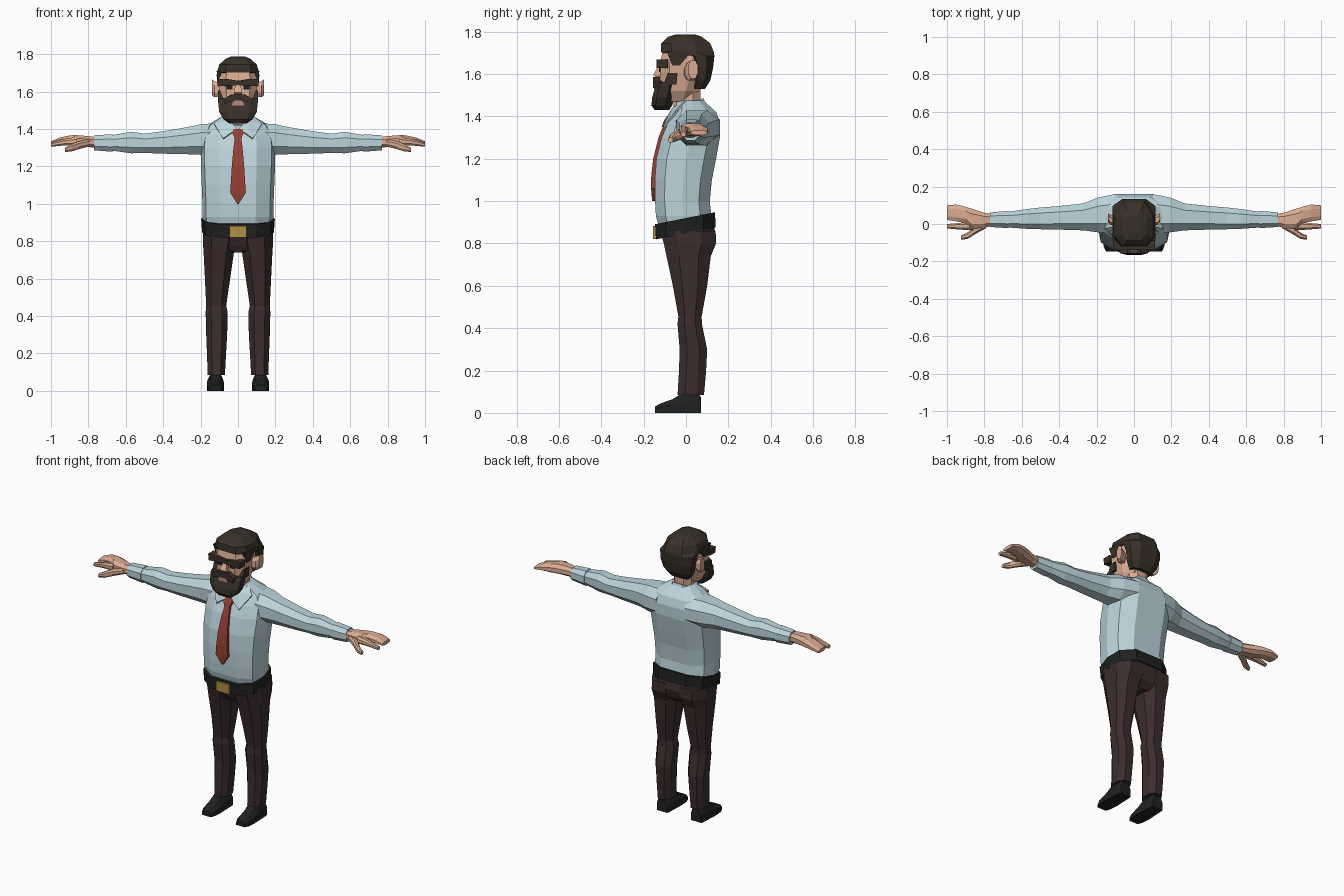
import bpy, bmesh

COLOURS = {
    "shirt_blue": (0.50, 0.66, 0.71), "trouser_brown": (0.046, 0.026, 0.027),
    "black_leather": (0.014, 0.015, 0.015), "tie_red": (0.30, 0.05, 0.033),
    "buckle_gold": (0.46, 0.28, 0.06), "skin": (0.70, 0.41, 0.28),
    "hair_brown": (0.040, 0.031, 0.022), "lip": (0.50, 0.26, 0.19),
}
MATS = {}
for key, rgb in COLOURS.items():
    MATS[key] = bpy.data.materials.new(key)
    MATS[key].diffuse_color = (*rgb, 1)

# Unit cross-sections
BODY = [(-.5, -1), (.5, -1), (.9, -.65), (1, 0), (.9, .6), (.5, 1), (-.5, 1), (-.9, .6), (-1, 0), (-.9, -.65)]
OCT = [(-.5, -1), (.5, -1), (1, -.45), (1, .45), (.5, 1), (-.5, 1), (-1, .45), (-1, -.45)]
HEAD = [(-.62, -1), (.62, -1), (1, -.6), (1, .35), (.55, 1), (-.55, 1), (-1, .35), (-1, -.6)]
SHOE = [(-1, -1), (1, -1), (1, .2), (.6, 1), (-.6, 1), (-1, .2)]
BOX = [(-1, -1), (1, -1), (1, 1), (-1, 1)]


def finish(name, bm, mat, mirror=False, thick=0):
    bmesh.ops.recalc_face_normals(bm, faces=bm.faces)
    me = bpy.data.meshes.new(name)
    bm.to_mesh(me)
    bm.free()
    me.materials.append(MATS[mat])
    ob = bpy.data.objects.new(name, me)
    bpy.context.collection.objects.link(ob)
    if thick:
        ob.modifiers.new("thickness", "SOLIDIFY").thickness = thick
    if mirror:
        ob.modifiers.new("mirror", "MIRROR")
    return ob


def loft(name, mat, axis, shape, rings, mirror=False, tilt=0):
    """Rings are (position, a_min, a_max, b_min, b_max) along the axis."""
    bm = bmesh.new()
    loops = []
    for t, a0, a1, b0, b1 in rings:
        loop = []
        for u, v in shape:
            a = (a0 + a1) / 2 + u * (a1 - a0) / 2
            b = (b0 + b1) / 2 + v * (b1 - b0) / 2
            co = {"x": (t, a, b), "y": (a, t, b), "z": (a, b, t + tilt * b)}[axis]
            loop.append(bm.verts.new(co))
        loops.append(loop)
    n = len(shape)
    for p, q in zip(loops, loops[1:]):
        for i in range(n):
            j = (i + 1) % n
            bm.faces.new((p[i], p[j], q[j], q[i]))
    bm.faces.new(loops[0])
    bm.faces.new(loops[-1])
    return finish(name, bm, mat, mirror)


def sym(rings):
    """Centred rings: (z, half width, y front, y back)."""
    return [(z, -w, w, f, b) for z, w, f, b in rings]


def prism(name, mat, pts, y0, y1, mirror=False):
    """Extrude an xz outline from y0 to y1."""
    bm = bmesh.new()
    f, b = [[bm.verts.new((x, y, z)) for x, z in pts] for y in (y0, y1)]
    bm.faces.new(f)
    bm.faces.new(b)
    for i in range(len(pts)):
        j = (i + 1) % len(pts)
        bm.faces.new((f[i], f[j], b[j], b[i]))
    return finish(name, bm, mat, mirror)


# Shirt
loft("shirt_torso", "shirt_blue", "z", BODY, sym([
    (.87, .18, -.125, .12), (.93, .19, -.142, .12), (1.0, .19, -.146, .112),
    (1.1, .194, -.147, .122), (1.2, .198, -.14, .142), (1.3, .2, -.115, .16),
    (1.37, .192, -.085, .16), (1.42, .165, -.056, .143), (1.45, .115, -.045, .11),
    (1.475, .07, -.045, .085)]))
loft("sleeve", "shirt_blue", "x", OCT, [
    (.10, -.05, .16, 1.27, 1.43), (.19, -.045, .142, 1.262, 1.427), (.27, -.034, .11, 1.265, 1.41),
    (.40, -.03, .096, 1.268, 1.388), (.50, -.028, .088, 1.272, 1.375), (.57, -.026, .08, 1.27, 1.385),
    (.68, -.018, .064, 1.285, 1.366)], True)
loft("cuff", "shirt_blue", "x", OCT, [
    (.67, -.022, .07, 1.278, 1.372), (.77, -.016, .062, 1.286, 1.366)], True)
loft("collar_band", "shirt_blue", "z", OCT, sym([
    (1.405, .085, -.08, .095), (1.45, .068, -.07, .083)]), tilt=.45)
bm = bmesh.new()
bm.faces.new([bm.verts.new(c) for c in (
    (.005, -.088, 1.402), (.08, -.108, 1.35), (.13, -.045, 1.432),
    (.075, -.005, 1.475), (.04, -.066, 1.44))])
bmesh.ops.triangulate(bm, faces=bm.faces)
finish("collar_flap", bm, "shirt_blue", True, .01)

# Tie
loft("tie", "tie_red", "z", BOX, sym([
    (1.0, .004, -.16, -.14), (1.06, .042, -.165, -.14), (1.12, .038, -.164, -.14),
    (1.2, .033, -.155, -.13), (1.3, .024, -.13, -.1), (1.358, .017, -.106, -.08)]))
loft("tie_knot", "tie_red", "z", BOX, sym([
    (1.35, .018, -.115, -.08), (1.38, .03, -.104, -.06), (1.4, .024, -.09, -.05)]))

# Belt and buckle
loft("belt", "black_leather", "z", BODY, sym([
    (.848, .192, -.142, .14), (.92, .197, -.146, .137)]), tilt=.2)
loft("buckle", "buckle_gold", "z", BOX, sym([
    (.82, .046, -.155, -.13), (.882, .046, -.157, -.13)]))

# Trousers
loft("trouser_seat", "trouser_brown", "z", BODY, sym([
    (.74, .035, -.07, .085), (.775, .17, -.09, .125), (.83, .185, -.11, .142),
    (.885, .187, -.132, .132)]))
loft("trouser_leg", "trouser_brown", "z", OCT, [
    (.085, .07, .162, -.04, .085), (.2, .064, .166, -.033, .095), (.3, .058, .17, -.03, .1),
    (.42, .055, .173, -.04, .075), (.455, .063, .17, -.036, .074), (.6, .042, .177, -.062, .1),
    (.74, .022, .184, -.092, .117), (.80, .004, .188, -.105, .142), (.86, .004, .188, -.12, .14)], True)

# Shoes
loft("shoe", "black_leather", "y", SHOE, [
    (-.147, .09, .15, 0, .03), (-.12, .08, .162, 0, .045), (-.065, .075, .166, 0, .064),
    (-.02, .077, .164, 0, .092), (.055, .08, .16, 0, .095), (.07, .084, .156, 0, .075)], True)

# Hands
loft("palm_and_fingers", "skin", "x", OCT, [
    (.75, -.008, .052, 1.3, 1.355), (.80, -.02, .06, 1.303, 1.362), (.875, -.026, .084, 1.308, 1.368),
    (.90, .005, .092, 1.312, 1.365), (.95, .014, .104, 1.316, 1.355), (1.0, .022, .1, 1.312, 1.334)], True)
loft("index_finger", "skin", "x", OCT, [
    (.86, -.034, .014, 1.312, 1.358), (.93, -.03, .006, 1.312, 1.346), (1.0, -.024, .0, 1.305, 1.326)], True)
loft("thumb", "skin", "x", OCT, [
    (.79, -.022, .02, 1.308, 1.345), (.85, -.055, -.01, 1.292, 1.335),
    (.89, -.08, -.045, 1.28, 1.318), (.925, -.084, -.062, 1.277, 1.3)], True)

# Neck, head, ears and nose
loft("neck", "skin", "z", OCT, sym([(1.4, .06, -.06, .068), (1.57, .062, -.06, .07)]))
loft("head", "skin", "z", HEAD, sym([
    (1.47, .06, -.12, .03), (1.52, .088, -.124, .06), (1.6, .101, -.122, .09),
    (1.66, .104, -.12, .1), (1.72, .097, -.108, .09), (1.76, .055, -.07, .055)]))
loft("ear", "skin", "x", OCT, [
    (.09, -.01, .035, 1.575, 1.645), (.125, -.005, .05, 1.57, 1.655), (.14, .012, .056, 1.58, 1.665)], True)
loft("nose", "skin", "z", BOX, sym([
    (1.582, .018, -.138, -.11), (1.595, .022, -.154, -.11), (1.645, .012, -.128, -.11)]))

# Hair and sideburns
loft("hair", "hair_brown", "z", HEAD, sym([
    (1.53, .07, .03, .09), (1.57, .096, .035, .115), (1.63, .11, .042, .128),
    (1.685, .114, .02, .134), (1.702, .113, -.119, .132), (1.745, .1, -.117, .115),
    (1.776, .065, -.085, .075), (1.788, .035, -.045, .04)]))
loft("sideburn", "hair_brown", "z", BOX, [
    (1.64, .095, .108, -.065, -.03), (1.71, .09, .114, -.09, .03)], True)

# Beard, moustache and mouth
loft("beard", "hair_brown", "z", HEAD, sym([
    (1.43, .048, -.148, -.08), (1.452, .078, -.163, -.065), (1.49, .1, -.16, -.055),
    (1.55, .107, -.142, -.045), (1.562, .106, -.132, -.045)]))
loft("beard_cheek", "hair_brown", "z", BOX, [
    (1.55, .07, .107, -.105, -.045), (1.605, .094, .108, -.085, -.04)], True)
prism("moustache", "hair_brown", [
    (0, 1.583), (.035, 1.586), (.075, 1.562), (.072, 1.535), (.03, 1.55), (0, 1.552)], -.157, -.11, True)
prism("mouth", "lip", [(-.034, 1.526), (.034, 1.526), (.026, 1.552), (-.026, 1.552)], -.1515, -.143)

# Brows and eyes
prism("brow", "hair_brown", [
    (0, 1.634), (.05, 1.632), (.108, 1.628), (.112, 1.668), (.05, 1.666), (0, 1.658)], -.14, -.085, True)
prism("eye", "black_leather", [
    (.03, 1.61), (.06, 1.61), (.064, 1.633), (.028, 1.633)], -.127, -.119, True)
